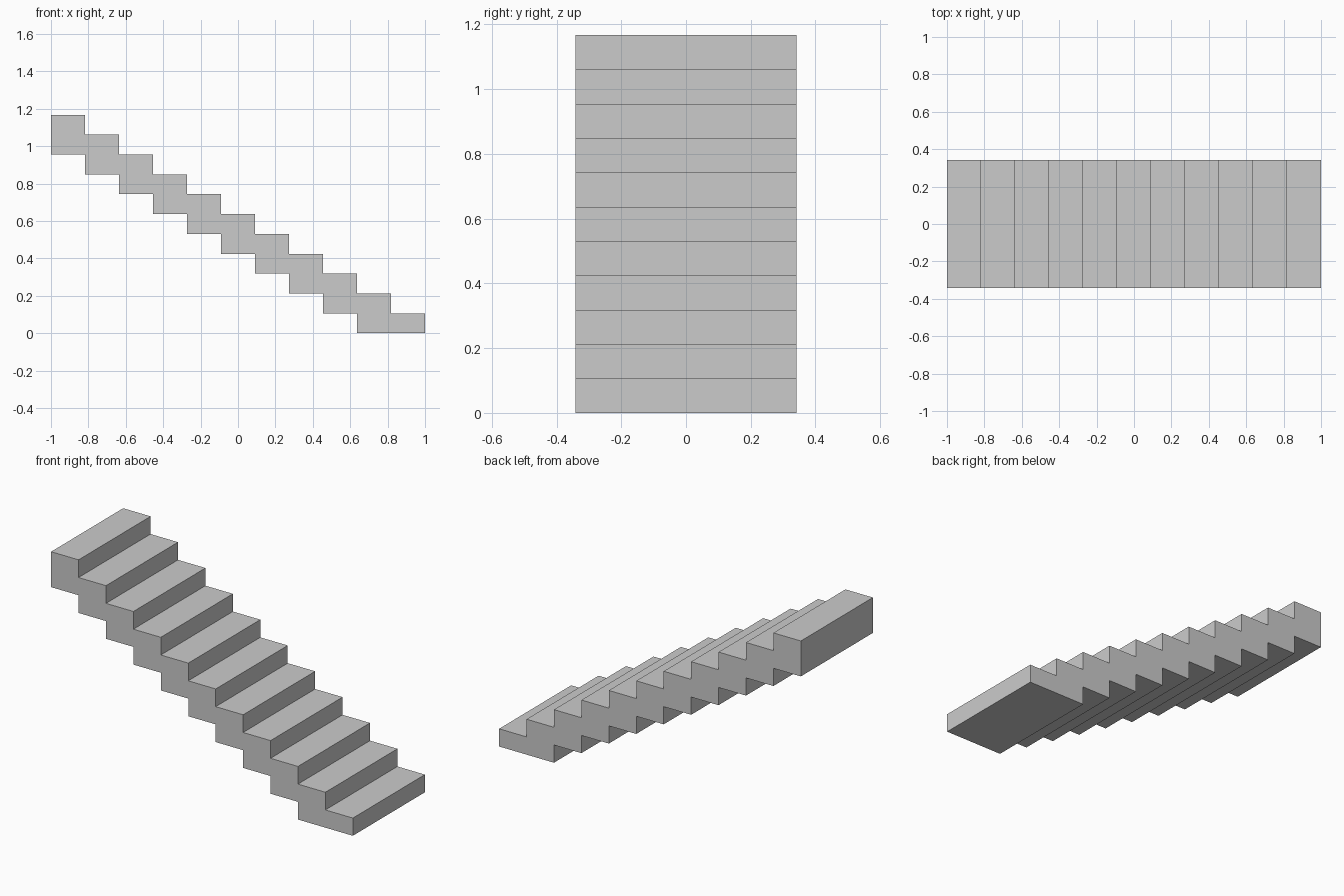
import bpy, bmesh

if "Cube" in bpy.data.objects:
    bpy.data.objects.remove(bpy.data.objects["Cube"])

STEPS = 11
TREAD = 2.0 / STEPS
RISE = 1.167 / STEPS
WIDTH = 0.682

# Stepped upper outline, climbing from the right end to the left end
profile = [(1.0, 0.0)]
for i in range(STEPS):
    z = (i + 1) * RISE
    profile += [(1 - i * TREAD, z), (1 - (i + 1) * TREAD, z)]

# Stepped underside, descending back to the ground
for i in range(STEPS - 1, 0, -1):
    z = (i - 1) * RISE
    profile += [(1 - (i + 1) * TREAD, z)]
    if i > 1:
        profile += [(1 - i * TREAD, z)]

# Extrude the side profile across the width of the flight
bm = bmesh.new()
side = bm.faces.new([bm.verts.new((x, -WIDTH / 2, z)) for x, z in profile])
result = bmesh.ops.extrude_face_region(bm, geom=[side], use_keep_orig=True)
moved = [v for v in result["geom"] if isinstance(v, bmesh.types.BMVert)]
bmesh.ops.translate(bm, verts=moved, vec=(0, WIDTH, 0))
bmesh.ops.recalc_face_normals(bm, faces=bm.faces)

mesh = bpy.data.meshes.new("stair_flight")
bm.to_mesh(mesh)
bm.free()
stairs = bpy.data.objects.new("stair_flight", mesh)
bpy.context.collection.objects.link(stairs)
